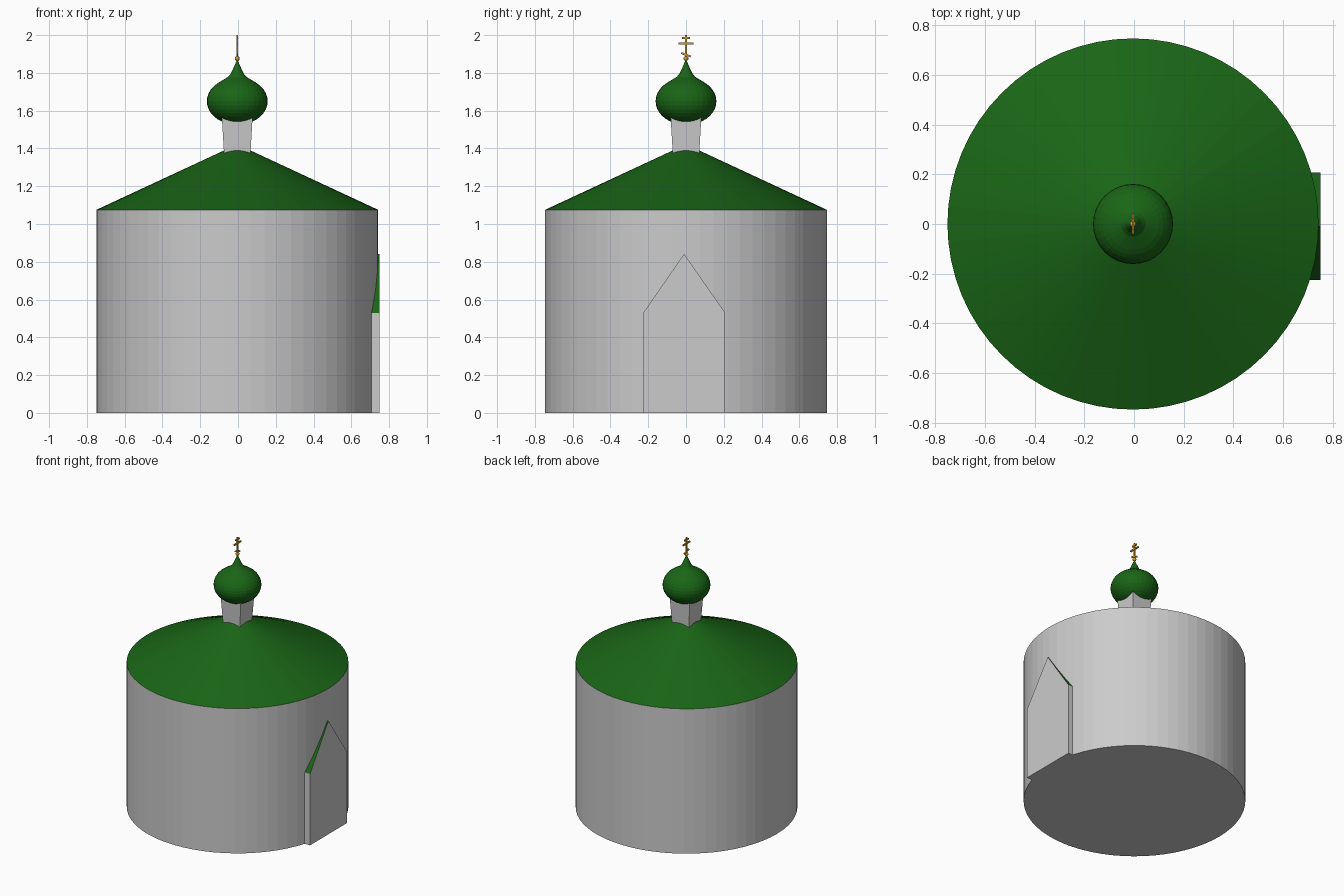
import bpy, bmesh, math
from mathutils import Matrix

if "Cube" in bpy.data.objects:
    bpy.data.objects.remove(bpy.data.objects["Cube"])

CX = -0.004  # axis of the tower


def material(name, color):
    m = bpy.data.materials.new(name)
    m.diffuse_color = color
    m.use_nodes = True
    m.node_tree.nodes["Principled BSDF"].inputs["Base Color"].default_value = m.diffuse_color
    return m


GREEN = material("green_roof", (0.01, 0.13, 0.008, 1))
GOLD = material("gold", (0.65, 0.32, 0.02, 1))


def make(name, bm, mat=None):
    bmesh.ops.recalc_face_normals(bm, faces=bm.faces)
    me = bpy.data.meshes.new(name)
    bm.to_mesh(me)
    bm.free()
    if mat:
        me.materials.append(mat)
    ob = bpy.data.objects.new(name, me)
    bpy.context.collection.objects.link(ob)
    return ob


def cone(name, r1, r2, z1, z2, segs, mat=None, turn=0.0):
    bm = bmesh.new()
    bmesh.ops.create_cone(bm, cap_ends=True, segments=segs, radius1=r1, radius2=r2, depth=z2 - z1,
                          matrix=Matrix.Translation((CX, 0, (z1 + z2) / 2)) @ Matrix.Rotation(turn, 4, 'Z'))
    return make(name, bm, mat)


def lathe(name, profile, segs, mat):
    bm = bmesh.new()
    vs = [bm.verts.new((CX + r, 0, z)) for r, z in profile]
    es = [bm.edges.new(p) for p in zip(vs, vs[1:])]
    bmesh.ops.spin(bm, geom=vs + es, cent=(CX, 0, 0), axis=(0, 0, 1),
                   angle=math.tau, steps=segs, use_duplicate=False)
    bmesh.ops.remove_doubles(bm, verts=bm.verts, dist=1e-5)
    return make(name, bm, mat)


def bar(name, size, z, tilt=0.0):
    bm = bmesh.new()
    m = Matrix.Translation((CX, 0, z)) @ Matrix.Rotation(tilt, 4, 'X') @ Matrix.Diagonal((*size, 1))
    bmesh.ops.create_cube(bm, size=1, matrix=m)
    return make(name, bm, GOLD)


# Round body and conical roof
cone("body", 0.746, 0.746, 0, 1.075, 64)
cone("main_roof", 0.746, 0, 1.075, 1.422, 64, GREEN)

# Square neck, flaring slightly upwards
q = math.sqrt(2)
cone("neck", 0.068 * q, 0.081 * q, 1.34, 1.56, 4, turn=math.pi / 4)

# Onion dome: round bulb followed by a concave tip
bulb = [(0.161 * math.cos(math.radians(a)), 1.65 + 0.125 * math.sin(math.radians(a)))
        for a in range(-90, 51, 10)]
tip = [(0.075, 1.763), (0.05, 1.778), (0.035, 1.795), (0.023, 1.82), (0.012, 1.845), (0, 1.872)]
dome = lathe("onion_dome", bulb + tip, 32, GREEN)

# Gold ball and three-bar cross
bm = bmesh.new()
bmesh.ops.create_uvsphere(bm, u_segments=16, v_segments=8, radius=0.013,
                          matrix=Matrix.Translation((CX, 0, 1.876)))
make("cross_ball", bm, GOLD)
bar("cross_post", (0.01, 0.011, 0.13), 1.935)
bar("cross_top_bar", (0.01, 0.044, 0.01), 1.984)
bar("cross_main_bar", (0.01, 0.08, 0.01), 1.956)
bar("cross_slanted_bar", (0.01, 0.054, 0.01), 1.896, math.radians(-20))

# Gabled porch: grey walls, green slopes
bm = bmesh.new()
outline = [(-0.226, 0), (0.207, 0), (0.207, 0.53), (-0.01, 0.842), (-0.226, 0.53)]
face = bm.faces.new([bm.verts.new((0.6, y, z)) for y, z in outline])
ext = bmesh.ops.extrude_face_region(bm, geom=[face], use_keep_orig=True)
bmesh.ops.translate(bm, vec=(0.15, 0, 0),
                    verts=[g for g in ext["geom"] if isinstance(g, bmesh.types.BMVert)])
bmesh.ops.recalc_face_normals(bm, faces=bm.faces)
slopes = [f for f in bm.faces if f.normal.z > 0.3]
bm_roof = bmesh.new()
for f in slopes:
    bm_roof.faces.new([bm_roof.verts.new(v.co) for v in f.verts])
bmesh.ops.remove_doubles(bm_roof, verts=bm_roof.verts, dist=1e-5)
bmesh.ops.delete(bm, geom=slopes, context='FACES_ONLY')
make("porch_walls", bm)
make("porch_roof", bm_roof, GREEN)
